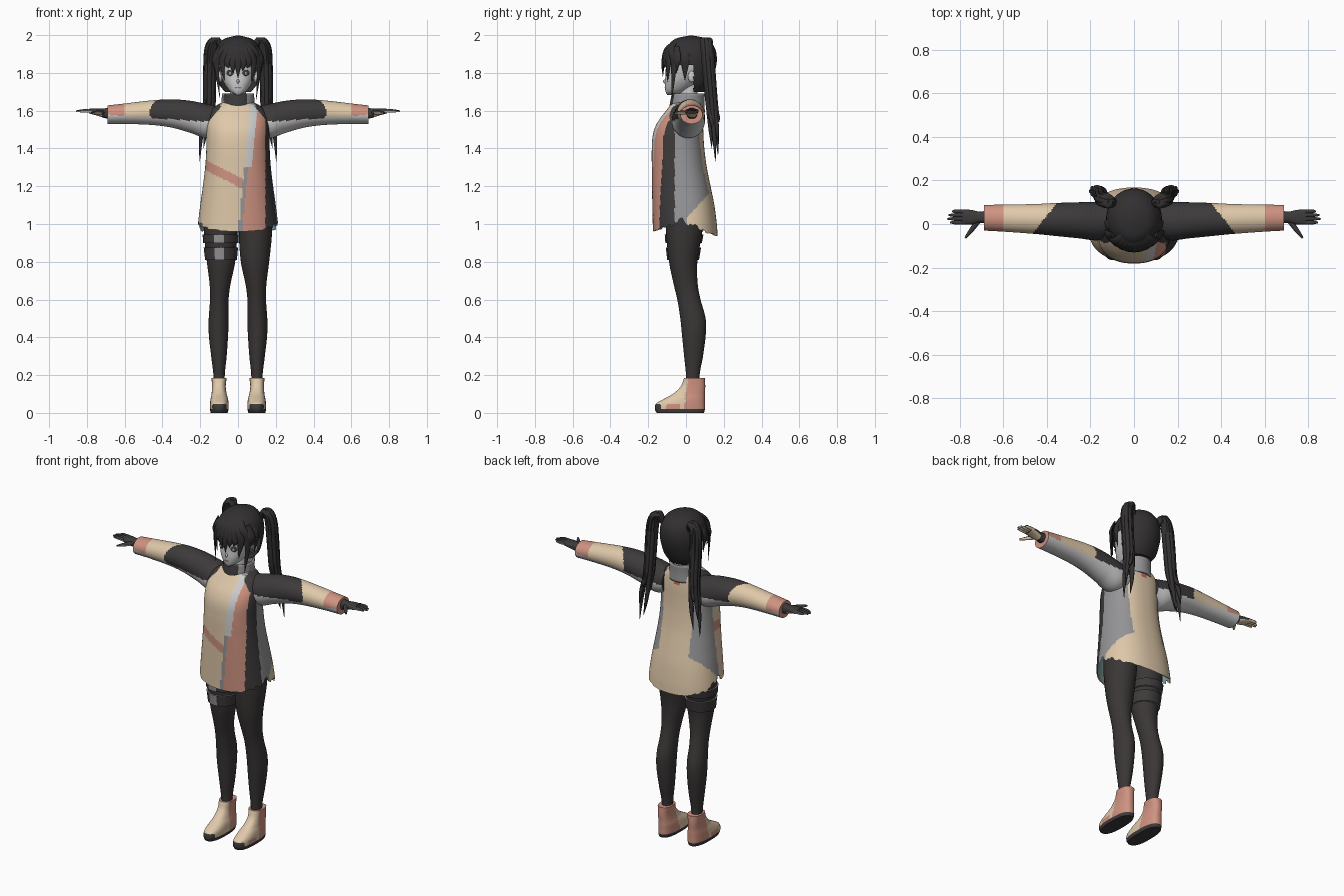
import bpy, bmesh, math
from mathutils import Vector, Matrix

if bpy.data.objects.get("Cube"):
    bpy.data.objects.remove(bpy.data.objects["Cube"], do_unlink=True)

PALETTE = {
    "hair": (.032, .029, .030), "dark_cloth": (.047, .042, .043), "tights": (.042, .037, .036),
    "beige": (.74, .58, .40), "pink": (.62, .29, .22), "light_grey": (.62, .62, .62),
    "mid_grey": (.30, .30, .31), "teal": (.25, .40, .38), "orange": (.60, .13, .06),
    "skin": (.60, .59, .59)}
MATS = {}
for key, rgb in PALETTE.items():
    m = bpy.data.materials.new(key)
    m.use_nodes = True
    m.diffuse_color = (*rgb, 1)
    bsdf = next(n for n in m.node_tree.nodes if n.type == 'BSDF_PRINCIPLED')
    bsdf.inputs["Base Color"].default_value = (*rgb, 1)
    bsdf.inputs["Roughness"].default_value = .8
    MATS[key] = m
parts = []


def finish(name, bm, rule, side=1, keep=None):
    """Colour faces by rule, optionally trim, mirror to the side, and link."""
    bmesh.ops.recalc_face_normals(bm, faces=bm.faces)
    bm.normal_update()
    if keep:
        gone = [f for f in bm.faces if not keep(f.calc_center_median())]
        bmesh.ops.delete(bm, geom=gone, context='FACES')
    slots = []
    for f in bm.faces:
        key = rule if isinstance(rule, str) else rule(f.calc_center_median(), f.normal)
        if key not in slots:
            slots.append(key)
        f.material_index = slots.index(key)
    if side < 0:
        for v in bm.verts:
            v.co.x = -v.co.x
        bmesh.ops.reverse_faces(bm, faces=bm.faces)
    me = bpy.data.meshes.new(name)
    bm.to_mesh(me)
    bm.free()
    for key in slots:
        me.materials.append(MATS[key])
    ob = bpy.data.objects.new(name, me)
    bpy.context.collection.objects.link(ob)
    parts.append(ob)
    return ob


def skin(name, rings, rule, side=1, caps=(True, True), keep=None):
    bm = bmesh.new()
    rows = [[bm.verts.new(p) for p in ring] for ring in rings]
    n = len(rows[0])
    for a, b in zip(rows, rows[1:]):
        for i in range(n):
            j = (i + 1) % n
            bm.faces.new((a[i], a[j], b[j], b[i]))
    for cap, row in zip(caps, (rows[0], rows[-1])):
        if cap:
            bm.faces.new(row)
    return finish(name, bm, rule, side, keep)


def sample(table, t):
    """Smooth interpolation of table rows, keyed by their first entry."""
    last = len(table) - 1
    i = max([k for k in range(last) if table[k][0] <= t], default=0)
    a, b = table[i], table[i + 1]
    h = b[0] - a[0]
    u = min(max((t - a[0]) / h, 0), 1)

    def slope(k, c):
        lo, hi = table[max(k - 1, 0)], table[min(k + 1, last)]
        return h * (hi[c] - lo[c]) / (hi[0] - lo[0])
    return [a[c] * (2*u**3 - 3*u*u + 1) + slope(i, c) * (u**3 - 2*u*u + u)
            + b[c] * (3*u*u - 2*u**3) + slope(i + 1, c) * (u**3 - u*u) for c in range(1, len(a))]


def loft(name, table, rule, axis='Z', steps=30, segs=32, power=2, low=None, grow=0, top=None, **kw):
    """Rounded sections along an axis; each row is position, then two extents."""
    rings = []
    start, end = table[0][0], top or table[-1][0]
    for k in range(steps + 1):
        ring = []
        for i in range(segs):
            ang = math.tau * i / segs
            c, s = math.cos(ang), math.sin(ang)
            lo = low(i, s) if low else start
            t = lo + (end - lo) * k / steps
            a0, a1, b0, b1 = sample(table, t)
            a = (a0 + a1) / 2 + ((a1 - a0) / 2 + grow) * math.copysign(abs(c) ** (2 / power), c)
            b = (b0 + b1) / 2 + ((b1 - b0) / 2 + grow) * math.copysign(abs(s) ** (2 / power), s)
            ring.append((a, b, t) if axis == 'Z' else (t, a, b))
        rings.append(ring)
    return skin(name, rings, rule, **kw)


def tube(name, path, rule, side=1, centre=(0, .02, 1.8), flat=1, steps=16, segs=10):
    """Tapered strand through points (x, y, z, radius), flattened towards a centre."""
    table = [(i, *p) for i, p in enumerate(path)]
    rows = [sample(table, (len(path) - 1) * k / steps) for k in range(steps + 1)]
    rings = []
    for k, row in enumerate(rows):
        p = Vector(row[:3])
        tangent = Vector(rows[min(k + 1, steps)][:3]) - Vector(rows[max(k - 1, 0)][:3])
        across = tangent.cross(p - Vector(centre)).normalized()
        out = across.cross(tangent).normalized()
        r = max(row[3], .001)
        rings.append([p + across * r * math.cos(math.tau * i / segs)
                      + out * r * flat * math.sin(math.tau * i / segs) for i in range(segs)])
    return skin(name, rings, rule, side)


def ball(name, loc, scale, rule, side=1, turn=0):
    bm = bmesh.new()
    mat = Matrix.Translation(loc) @ Matrix.Rotation(turn, 4, 'Z') @ Matrix.Diagonal((*scale, 1))
    bmesh.ops.create_uvsphere(bm, u_segments=20, v_segments=12, radius=1, matrix=mat)
    return finish(name, bm, rule, side)


# Jacket body with colour blocked panels and a ragged hem
JACKET = [(.93, -.217, .217, -.175, .168), (1.0, -.212, .212, -.176, .163), (1.1, -.2, .2, -.178, .15),
          (1.2, -.186, .186, -.18, .13), (1.3, -.174, .174, -.181, .11), (1.4, -.167, .167, -.181, .097),
          (1.48, -.166, .166, -.174, .092), (1.54, -.163, .163, -.15, .09), (1.6, -.145, .145, -.105, .085),
          (1.63, -.11, .11, -.082, .08), (1.655, -.06, .06, -.06, .07)]


def hem(i, s):
    jag = .008 * ((i // 3 * 7) % 5 - 2) * (1 - abs(s))
    return 1.02 + jag - (.085 * s ** .7 if s > 0 else -.06 * s)


def jacket_colour(c, n):
    x, y, z = c
    if abs(x) > .09 and z > 1.53 + 1.2 * (.165 - abs(x)):
        return "dark_cloth"
    if y > 0 and abs(x) < .02 and 1.57 < z < 1.595:
        return "orange"
    if y > 0 and (abs(x) < .1 or z < 1.03 + 1.08 * y):
        return "beige"
    stripe = .005 + .095 * (z - 1)
    if y > -.06 and (x > 0 or y > -.02):
        return "mid_grey"
    if x > stripe + .02 + .02 * (z > 1.3):
        return "pink" if x < .145 else "dark_cloth"
    if x > stripe:
        return "light_grey" if z > 1.3 else "mid_grey"
    return "pink" if abs(z - 1.225 + .51 * x) < .027 else "beige"


loft("jacket_body", JACKET, jacket_colour, steps=90, segs=144, power=2.3, low=hem, caps=(False, True))
loft("jacket_lining", JACKET, "teal", steps=8, segs=144, power=2.3, low=hem, grow=-.005, top=1.2,
     caps=(False, True))

# Stand-up collar
COLLAR = [(1.59, -.095, .095, -.09, .10), (1.64, -.088, .088, -.085, .098), (1.69, -.085, .085, -.075, .1)]
collar = loft("collar", COLLAR, lambda c, n: "dark_cloth" if c.y < -.03 and -.075 < c.x < .05 else "mid_grey",
              steps=10, segs=64, caps=(False, False))
thick = collar.modifiers.new("thickness", 'SOLIDIFY')
thick.thickness = .01

# Sleeves
SLEEVE = [(.1, -.06, .09, 1.47, 1.62), (.17, -.075, .1, 1.455, 1.636), (.25, -.066, .1, 1.482, 1.652),
          (.35, -.056, .097, 1.51, 1.66), (.45, -.046, .092, 1.524, 1.655), (.6, -.035, .089, 1.53, 1.638),
          (.69, -.03, .088, 1.53, 1.628)]


def sleeve_colour(c, n):
    if c.z < 1.53 + .07 * c.x:
        return "light_grey"
    if c.x > .605:
        return "pink"
    return "beige" if c.x > .415 - .8 * (c.y - .02) else "dark_cloth"


def glove_colour(c, n):
    return "beige" if n.z < -.2 and c.x > .72 else "dark_cloth"


# Legs, boots and gloves
LEG = [(.12, .068, .128, 0, .075), (.2, .07, .13, 0, .072), (.3, .06, .142, -.01, .09),
       (.42, .052, .155, -.022, .105), (.5, .05, .155, -.03, .104), (.6, .05, .148, -.046, .077),
       (.68, .04, .15, -.065, .062), (.8, .015, .165, -.09, .06), (.95, .004, .18, -.105, .085),
       (1.1, 0, .183, -.11, .1)]
BOOT = [(0, .055, .145, -.155, .095), (.02, .05, .148, -.165, .1), (.05, .05, .148, -.157, .1),
        (.075, .053, .145, -.115, .1), (.1, .06, .14, -.07, .1), (.14, .065, .138, -.028, .102),
        (.185, .06, .14, -.01, .1)]
PALM = [(.67, .002, .062, 1.553, 1.618), (.71, .005, .057, 1.562, 1.612), (.75, -.003, .065, 1.575, 1.612),
        (.79, 0, .066, 1.585, 1.61)]


def boot_colour(c, n):
    if c.z < .02 or (c.y < -.135 and c.z < .045):
        return "dark_cloth"
    if c.y > .01 - .12 * (.18 - c.z):
        return "pink"
    return "pink" if c.z < .048 and -.1 < c.y < -.04 and c.x > .1 else "beige"


for side, tag in ((1, "left"), (-1, "right")):
    loft(tag + "_sleeve", SLEEVE, sleeve_colour, 'X', steps=80, segs=64, side=side)
    loft(tag + "_leg", LEG, "tights", steps=40, side=side)
    loft(tag + "_boot", BOOT, boot_colour, steps=36, segs=64, power=2.5, side=side)
    loft(tag + "_glove", PALM, glove_colour, 'X', steps=12, segs=24, power=2.5, side=side)
    for k, tip in enumerate((.845, .858, .853, .835)):
        y = .007 + .017 * k
        tube(f"{tag}_finger_{k + 1}", [(.775, y, 1.598, .0095), (.82, y, 1.599, .009), (tip, y, 1.597, .004)],
             glove_colour, side, centre=(.8, y, 1), steps=8)
    tube(tag + "_thumb", [(.715, .015, 1.59, .012), (.745, -.025, 1.59, .011), (.775, -.064, 1.588, .005)],
         glove_colour, side, centre=(.74, 0, 1), steps=8)

# Thigh straps on the right leg
for k, (lo, hi) in enumerate(((.81, .875), (.9, .945))):
    rows = [(z, *sample(LEG, z)) for z in (lo, hi)]
    loft(f"thigh_strap_{k + 1}", rows, lambda c, n: "mid_grey" if c.y < 0 and .075 < c.x < .125 else "dark_cloth",
         steps=3, segs=64, grow=.008, side=-1)

# Head and face
HEAD = [(1.684, -.012, .012, -.1, -.06), (1.7, -.04, .04, -.108, -.01), (1.74, -.07, .07, -.112, .05),
        (1.78, -.088, .088, -.109, .09), (1.84, -.1, .1, -.105, .12), (1.92, -.09, .09, -.085, .125),
        (1.96, -.05, .05, -.04, .08)]
loft("head", HEAD, "skin", power=2.2, segs=40)
loft("neck", [(1.58, -.045, .045, -.03, .06), (1.76, -.042, .042, -.03, .06)], "skin", steps=4)
ball("nose", (0, -.112, 1.755), (.007, .009, .011), "skin")
ball("mouth", (0, -.111, 1.722), (.013, .004, .002), "pink")
for side, tag in ((1, "left"), (-1, "right")):
    ball(tag + "_eye", (.043, -.1, 1.8), (.02, .005, .016), "dark_cloth", side, .4)
    ball(tag + "_iris", (.042, -.104, 1.797), (.008, .003, .009), "mid_grey", side, .4)
    ball(tag + "_ear", (.094, .03, 1.78), (.012, .02, .03), "skin", side)

# Hair cap, open around the face
CAP = [(1.7, -.07, .07, 0, .1), (1.74, -.1, .1, -.03, .125), (1.8, -.12, .12, -.09, .15),
       (1.86, -.128, .128, -.115, .163), (1.92, -.12, .12, -.108, .157), (1.96, -.097, .097, -.083, .134),
       (1.985, -.062, .062, -.045, .1), (1.998, -.006, .006, .02, .036)]
loft("hair_cap", CAP, "hair", steps=44, segs=64, keep=lambda c: c.z > 1.84 or c.y > .04)

# Fringe and side locks
for k, tip in enumerate((1.67, 1.76, 1.825, 1.8, 1.775, 1.81, 1.825, 1.75, 1.66)):
    x = -.104 + .026 * k

    def front(px):
        return .022 - .144 * math.sqrt(1 - (px / .14) ** 2)
    tube(f"fringe_{k + 1}", [(x * .25, -.02, 1.984, .01), (x * .75, front(x * .75) + .022, 1.935, .02),
                             (x * 1.08, front(x * 1.08), 1.86, .021), (x * .93, front(x), tip, .001)],
         "hair", flat=.4)
for side, tag in ((1, "left"), (-1, "right")):
    for k, tip in enumerate((1.8, 1.76)):
        y = -.05 + .045 * k
        tube(f"{tag}_temple_lock_{k + 1}", [(.1, y, 1.94, .015), (.126, y, 1.87, .024), (.112, y, tip, .001)],
             "hair", side, flat=.35)
    # Twin tails made of tapering strands around a shared path
    for k in range(8):
        ang = math.tau * k / 8
        dx, dy = .02 * math.cos(ang), .019 * math.sin(ang)
        end = 1.33 + .035 * (k * 3 % 8)
        tube(f"{tag}_tail_strand_{k + 1}",
             [(.085, .095, 1.92, .012), (.115 + dx * .6, .105 + dy, 1.975, .014), (.142 + dx, .112 + dy, 1.93, .016),
              (.15 + dx, .122 + dy, 1.8, .016), (.153 + dx, .138 + dy, 1.62, .014),
              (.17 + dx * 1.3, .15 + dy, (end + 1.62) / 2 - .02, .011), (.183 + dx, .156 + dy, end, .001)],
             "hair", side, centre=(.1, .1, 1.7), steps=30, segs=8)

# Smooth shading with sharp edges kept
bpy.ops.object.select_all(action='DESELECT')
for ob in parts:
    ob.select_set(True)
bpy.context.view_layer.objects.active = parts[0]
bpy.ops.object.shade_smooth_by_angle(angle=math.radians(45))
